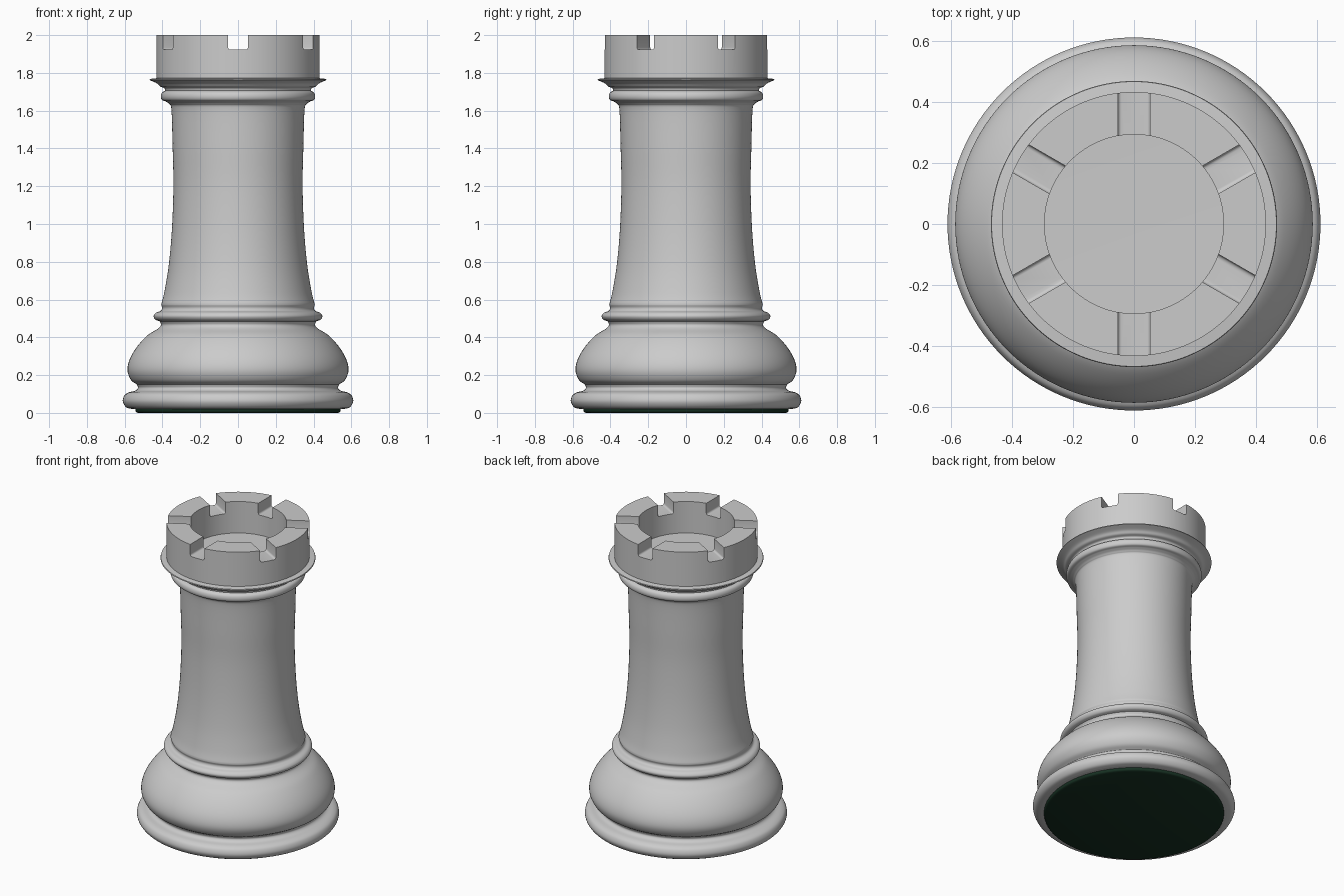
import bpy, bmesh, math
from mathutils import Matrix, Vector

if "Cube" in bpy.data.objects:
    bpy.data.objects.remove(bpy.data.objects["Cube"])

SEGS = 128


def smooth_run(pts, steps=5):
    """Catmull-Rom curve through (radius, z) points; run ends stay crisp."""
    if len(pts) == 2:
        return [Vector(p) for p in pts]
    p = [Vector(q) for q in pts]
    p = [2 * p[0] - p[1]] + p + [2 * p[-1] - p[-2]]
    out = []
    for a, b, c, d in zip(p, p[1:], p[2:], p[3:]):
        for i in range(steps):
            t = i / steps
            out.append(0.5 * (2 * b + (c - a) * t + (2 * a - 5 * b + 4 * c - d) * t * t
                              + (3 * b - a - 3 * c + d) * t ** 3))
    return out + [p[-2]]


def lathe(name, runs):
    """Revolve joined profile runs about z; both ends lie on the axis."""
    prof = []
    for run in runs:
        for q in smooth_run(run):
            if not prof or (q - prof[-1]).length > 1e-5:
                prof.append(q)
    bm = bmesh.new()
    rings = []
    for r, z in prof:
        if r < 1e-6:
            rings.append([bm.verts.new((0, 0, z))] * SEGS)
        else:
            rings.append([bm.verts.new((r * math.cos(2 * math.pi * i / SEGS),
                                        r * math.sin(2 * math.pi * i / SEGS), z))
                          for i in range(SEGS)])
    for lo, hi in zip(rings, rings[1:]):
        for i in range(SEGS):
            j = (i + 1) % SEGS
            bm.faces.new(list(dict.fromkeys((lo[i], lo[j], hi[j], hi[i]))))
    bmesh.ops.recalc_face_normals(bm, faces=bm.faces)
    return finish(name, bm)


def finish(name, bm):
    mesh = bpy.data.meshes.new(name)
    bm.to_mesh(mesh)
    bm.free()
    ob = bpy.data.objects.new(name, mesh)
    bpy.context.collection.objects.link(ob)
    return ob


def activate(ob):
    bpy.ops.object.select_all(action='DESELECT')
    ob.select_set(True)
    bpy.context.view_layer.objects.active = ob


# Turned body: foot, belly, ring, shaft, collar and hollow crown
body = lathe("rook_body", [
    [(0, 0.02), (0.56, 0.02)],
    [(0.56, 0.02), (0.592, 0.03), (0.61, 0.06), (0.602, 0.092), (0.58, 0.108),
     (0.545, 0.117), (0.53, 0.132), (0.535, 0.15)],
    [(0.535, 0.15), (0.567, 0.175), (0.585, 0.225), (0.573, 0.285), (0.535, 0.35),
     (0.48, 0.41), (0.425, 0.445), (0.408, 0.465), (0.415, 0.485)],
    [(0.415, 0.485), (0.437, 0.493), (0.447, 0.512), (0.435, 0.53), (0.41, 0.54),
     (0.402, 0.555), (0.407, 0.572)],
    [(0.407, 0.572), (0.39, 0.64), (0.367, 0.78), (0.35, 0.97), (0.342, 1.2),
     (0.346, 1.4), (0.352, 1.6), (0.363, 1.635), (0.385, 1.65)],
    [(0.385, 1.65), (0.403, 1.657), (0.409, 1.675), (0.403, 1.695), (0.385, 1.706)],
    [(0.385, 1.706), (0.391, 1.72), (0.412, 1.728), (0.43, 1.745), (0.468, 1.762)],
    [(0.468, 1.762), (0.466, 1.768)],
    [(0.466, 1.768), (0.432, 1.772)],
    [(0.432, 1.772), (0.432, 2.0)],
    [(0.432, 2.0), (0.293, 2.0)],
    [(0.293, 2.0), (0.293, 1.79)],
    [(0.293, 1.79), (0, 1.785)],
])

# Six battlement slots cut through the crown wall
bm = bmesh.new()
for k in range(6):
    m = (Matrix.Rotation(math.radians(30 + 60 * k), 4, 'Z')
         @ Matrix.Translation((0.37, 0, 2.02)) @ Matrix.Diagonal((0.3, 0.105, 0.195, 1)))
    bmesh.ops.create_cube(bm, size=1, matrix=m)
low = [e for e in bm.edges if all(v.co.z < 2 for v in e.verts) and e.calc_length() > 0.2]
bmesh.ops.bevel(bm, geom=low, offset=0.012, segments=3, profile=0.5, affect='EDGES')
cutter = finish("slot_cutter", bm)
cutter.hide_render = True

activate(body)
cut = body.modifiers.new("slots", 'BOOLEAN')
cut.operation = 'DIFFERENCE'
cut.solver = 'EXACT'
cut.object = cutter
bpy.ops.object.modifier_apply(modifier=cut.name)
bpy.data.objects.remove(cutter)

# Green felt pad under the foot
felt = lathe("felt_pad", [
    [(0, 0), (0.53, 0)],
    [(0.53, 0), (0.539, 0.004), (0.543, 0.012), (0.543, 0.022)],
    [(0.543, 0.022), (0, 0.022)],
])
green = bpy.data.materials.new("green_felt")
green.diffuse_color = (0.008, 0.03, 0.016, 1)
green.use_nodes = True
green.node_tree.nodes["Principled BSDF"].inputs["Base Color"].default_value = green.diffuse_color
felt.data.materials.append(green)

for ob in (body, felt):
    activate(ob)
    bpy.ops.object.shade_smooth_by_angle(angle=math.radians(35))
